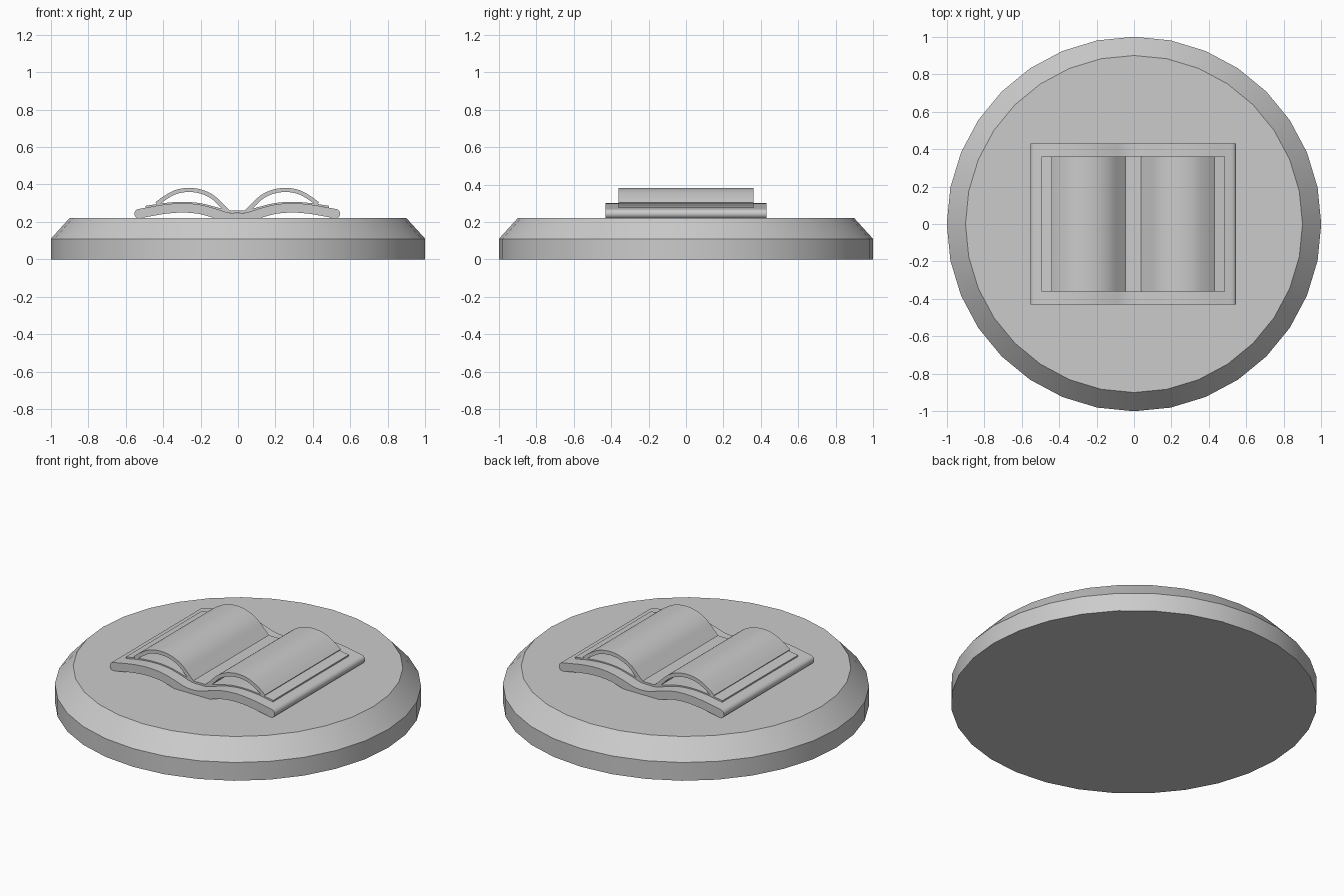
import bpy
import bmesh
import math
from mathutils import Vector

cube = bpy.data.objects.get("Cube")
if cube:
    bpy.data.objects.remove(cube, do_unlink=True)

stone = bpy.data.materials.new("plain_grey")
stone.use_nodes = True
GREY = (0.6, 0.6, 0.6, 1)
stone.diffuse_color = GREY
stone.node_tree.nodes["Principled BSDF"].inputs["Base Color"].default_value = GREY


def finish(bm, name):
    """Turn a bmesh into a smooth object with sharp edges kept."""
    bmesh.ops.recalc_face_normals(bm, faces=bm.faces)
    mesh = bpy.data.meshes.new(name)
    bm.to_mesh(mesh)
    bm.free()
    mesh.materials.append(stone)
    obj = bpy.data.objects.new(name, mesh)
    bpy.context.collection.objects.link(obj)
    bpy.ops.object.select_all(action="DESELECT")
    obj.select_set(True)
    bpy.context.view_layer.objects.active = obj
    bpy.ops.object.shade_smooth_by_angle(angle=math.radians(30))
    return obj


def spline(points, steps=4):
    """Smooth curve through a few (x, z) points."""
    p = [Vector(q) for q in points]
    p = [2 * p[0] - p[1]] + p + [2 * p[-1] - p[-2]]
    out = []
    for a, b, c, d in zip(p, p[1:], p[2:], p[3:]):
        for i in range(steps):
            t = i / steps
            out.append(0.5 * (2 * b + (c - a) * t + (2 * a - 5 * b + 4 * c - d) * t * t
                              + (3 * b - a - 3 * c + d) * t ** 3))
    return out + [p[-2]]


def curved_sheet(name, points, half_thick, half_depth, round_ends=False):
    """Thicken a curve in the xz plane and extrude it along y."""
    mid = spline(points)
    last = len(mid) - 1
    upper, lower, tangents = [], [], []
    for i, m in enumerate(mid):
        t = (mid[min(i + 1, last)] - mid[max(i - 1, 0)]).normalized()
        n = Vector((-t.y, t.x)) * half_thick
        tangents.append(t)
        upper.append(m + n)
        lower.append(m - n)

    def cap(centre, start, sign):
        arc = []
        for k in range(1, 8):
            a = math.pi * k / 8
            t = tangents[-1 if sign > 0 else 0] * sign
            arc.append(centre + start * math.cos(a) + t * half_thick * math.sin(a))
        return arc

    right = cap(mid[-1], upper[-1] - mid[-1], 1) if round_ends else []
    left = cap(mid[0], lower[0] - mid[0], -1) if round_ends else []
    outline = upper + right + lower[::-1] + left

    bm = bmesh.new()
    face = bm.faces.new([bm.verts.new((v.x - 0.004, -half_depth, v.y)) for v in outline])
    swept = bmesh.ops.extrude_face_region(bm, geom=[face])["geom"]
    bmesh.ops.translate(bm, vec=(0, 2 * half_depth, 0),
                        verts=[g for g in swept if isinstance(g, bmesh.types.BMVert)])
    return finish(bm, name)


def mirrored(half):
    return [(-x, z) for x, z in reversed(half)] + half[1:]


# Round plinth with a bevelled rim
SIDES = 32
bm = bmesh.new()
rings = []
for radius, z in ((1, 0), (1, 0.11), (0.9, 0.22)):
    rings.append([bm.verts.new((radius * math.cos(2 * math.pi * i / SIDES),
                                radius * math.sin(2 * math.pi * i / SIDES), z))
                  for i in range(SIDES)])
for low, high in zip(rings, rings[1:]):
    for i in range(SIDES):
        j = (i + 1) % SIDES
        bm.faces.new((low[i], low[j], high[j], high[i]))
bm.faces.new(rings[0][::-1])
bm.faces.new(rings[-1])
finish(bm, "plinth")

# Open book cover with rounded outer edges
cover = [(0, 0.221), (0.06, 0.227), (0.13, 0.249), (0.21, 0.269),
         (0.3, 0.275), (0.39, 0.268), (0.46, 0.256), (0.525, 0.244)]
curved_sheet("book_cover", mirrored(cover), 0.025, 0.43, True)

# Thin sheet of paper lying on the cover
sheet = [(0, 0.255), (0.05, 0.257), (0.13, 0.278), (0.21, 0.296),
         (0.3, 0.301), (0.39, 0.295), (0.49, 0.28)]
curved_sheet("lower_pages", mirrored(sheet), 0.006, 0.36)

# Arched leaves on both sides
leaf = [(0.045, 0.25), (0.08, 0.285), (0.13, 0.332), (0.19, 0.361),
        (0.26, 0.371), (0.33, 0.359), (0.39, 0.326), (0.43, 0.296)]
curved_sheet("left_page", leaf, 0.011, 0.36)
curved_sheet("right_page", [(-x, z) for x, z in reversed(leaf)], 0.011, 0.36)
